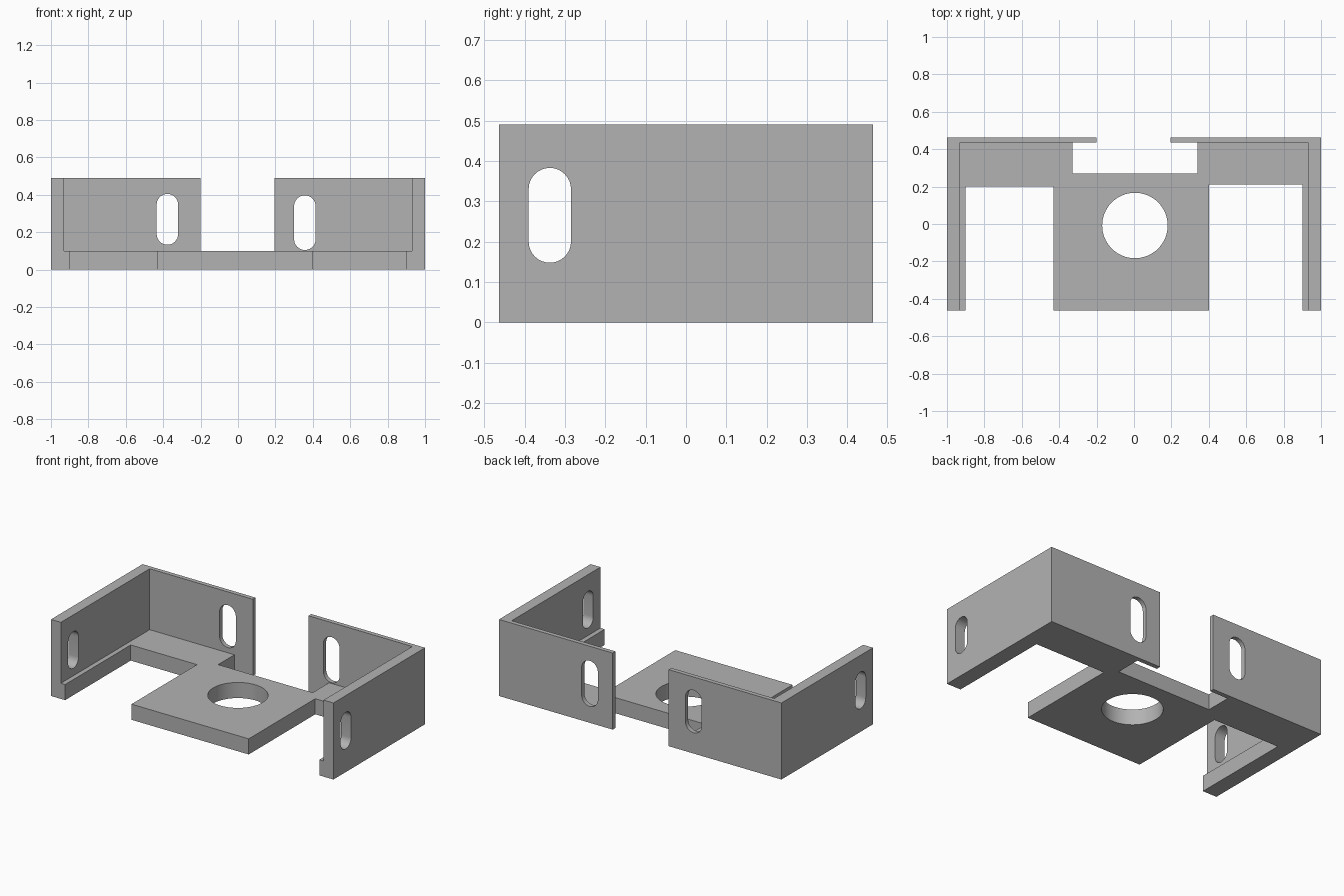
import bpy, bmesh, math

cube = bpy.data.objects.get("Cube")
if cube:
    bpy.data.objects.remove(cube, do_unlink=True)

grey = bpy.data.materials.new("plain grey")
grey.use_nodes = True
colour = (0.45, 0.45, 0.45, 1)
grey.diffuse_color = colour
grey.node_tree.nodes["Principled BSDF"].inputs["Base Color"].default_value = colour

W, D, H, FLOOR = 1.0, 0.463, 0.49, 0.1   # half width, half depth, height, floor thickness
SIDE, BACK = 0.93, 0.435                 # inner faces of the walls


def prism(name, outline, low, high, place=lambda a, b, c: (a, b, c)):
    """Extrude a closed outline from low to high; place maps it to x, y, z."""
    bm = bmesh.new()
    ends = [[bm.verts.new(place(a, b, c)) for a, b in outline] for c in (low, high)]
    bm.faces.new(ends[0])
    bm.faces.new(ends[1])
    n = len(outline)
    for i in range(n):
        j = (i + 1) % n
        bm.faces.new((ends[0][i], ends[0][j], ends[1][j], ends[1][i]))
    bmesh.ops.recalc_face_normals(bm, faces=bm.faces)
    mesh = bpy.data.meshes.new(name)
    bm.to_mesh(mesh)
    bm.free()
    mesh.materials.append(grey)
    obj = bpy.data.objects.new(name, mesh)
    bpy.context.collection.objects.link(obj)
    return obj


def slot(a0, a1, b0, b1, steps=16):
    """Upright outline with round ends; equal sides give a circle."""
    r, mid = (a1 - a0) / 2, (a0 + a1) / 2
    points = []
    for centre, start in ((b1 - r, 0), (b0 + r, math.pi)):
        for i in range(steps + 1):
            t = start + math.pi * i / steps
            points.append((mid + r * math.cos(t), centre + r * math.sin(t)))
    return points


def combine(target, tool, operation):
    mod = target.modifiers.new(operation, 'BOOLEAN')
    mod.operation, mod.solver, mod.object = operation, 'EXACT', tool
    bpy.context.view_layer.objects.active = target
    bpy.ops.object.modifier_apply(modifier=mod.name)
    bpy.data.objects.remove(tool, do_unlink=True)


# Floor with centre tongue, side ledges and rear notch
bracket = prism("mounting_bracket", [
    (-W, -D), (-0.9, -D), (-0.9, 0.2), (-0.43, 0.2), (-0.43, -D),
    (0.4, -D), (0.4, 0.21), (0.9, 0.21), (0.9, -D), (W, -D), (W, D),
    (0.195, D), (0.195, BACK), (0.34, BACK), (0.34, 0.27),
    (-0.33, 0.27), (-0.33, BACK), (-0.2, BACK), (-0.2, D), (-W, D)], 0, FLOOR)

# L-shaped corner walls
for side, tip in ((-1, 0.2), (1, 0.195)):
    wall = [(W, -D), (SIDE, -D), (SIDE, BACK), (tip, BACK), (tip, D), (W, D)]
    combine(bracket, prism("corner_wall", [(side * x, y) for x, y in wall], 0, H), 'UNION')

# Round hole in the tongue
ring = [(0.005 + 0.175 * math.cos(i * math.tau / 64),
         -0.008 + 0.175 * math.sin(i * math.tau / 64)) for i in range(64)]
combine(bracket, prism("hole_cutter", ring, -1, 1), 'DIFFERENCE')

# Slots in the back walls
for outline in (slot(-0.435, -0.32, 0.133, 0.405), slot(0.3, 0.415, 0.105, 0.397)):
    cutter = prism("back_slot_cutter", outline, 0.4, 0.6, lambda a, b, c: (a, c, b))
    combine(bracket, cutter, 'DIFFERENCE')

# Aligned slots in both side walls
side_slot = slot(-0.39, -0.285, 0.148, 0.383)
cutter = prism("side_slot_cutter", side_slot, -2, 2, lambda a, b, c: (c, a, b))
combine(bracket, cutter, 'DIFFERENCE')

# Merge flat seams and shade the round cuts smoothly
bm = bmesh.new()
bm.from_mesh(bracket.data)
bmesh.ops.remove_doubles(bm, verts=bm.verts, dist=0.0001)
bmesh.ops.dissolve_limit(bm, angle_limit=0.01, verts=bm.verts, edges=bm.edges)
bm.to_mesh(bracket.data)
bm.free()
bpy.ops.object.select_all(action='DESELECT')
bracket.select_set(True)
bpy.context.view_layer.objects.active = bracket
bpy.ops.object.shade_smooth_by_angle(angle=math.radians(30))
